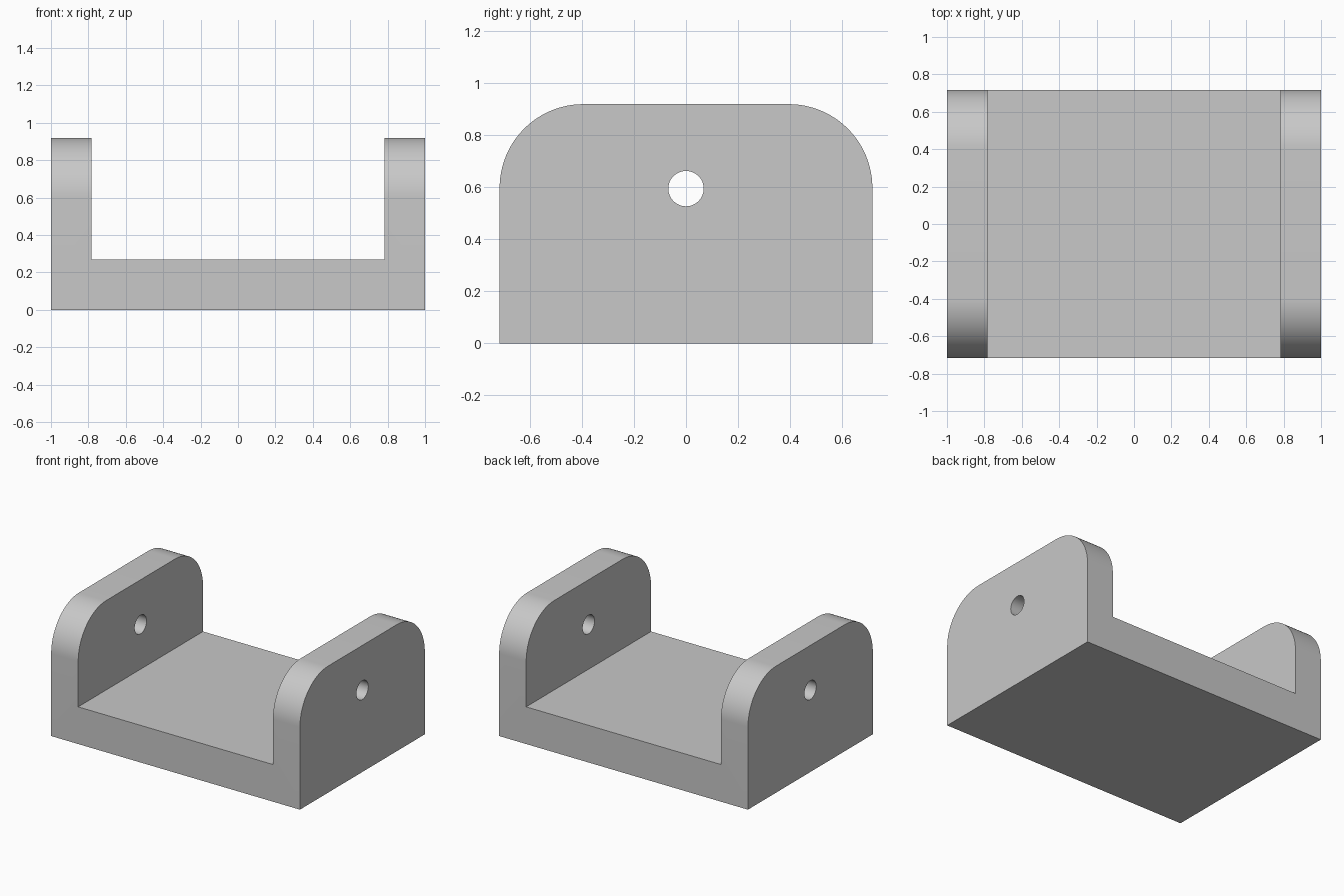
import bpy
import bmesh
from math import radians
from mathutils import Matrix

HALF_X, HALF_Y = 1.0, 0.717
INNER_X = 0.783
FLOOR_Z, TOP_Z = 0.27, 0.92
CORNER_R = 0.322
HOLE_Z, HOLE_R = 0.595, 0.068

default_cube = bpy.data.objects.get("Cube")
if default_cube:
    bpy.data.objects.remove(default_cube, do_unlink=True)


def add_object(name, bm):
    bmesh.ops.recalc_face_normals(bm, faces=bm.faces)
    mesh = bpy.data.meshes.new(name)
    bm.to_mesh(mesh)
    bm.free()
    obj = bpy.data.objects.new(name, mesh)
    bpy.context.collection.objects.link(obj)
    return obj


# Plain grey material
grey = bpy.data.materials.new("plain grey")
grey.use_nodes = True
colour = (0.58, 0.58, 0.58, 1)
grey.diffuse_color = colour
grey.node_tree.nodes["Principled BSDF"].inputs["Base Color"].default_value = colour

# U-shaped bracket: half profile mirrored, then extruded front to back
half = [(HALF_X, 0), (HALF_X, TOP_Z), (INNER_X, TOP_Z), (INNER_X, FLOOR_Z)]
outline = half + [(-x, z) for x, z in reversed(half)]
bm = bmesh.new()
profile = bm.faces.new([bm.verts.new((x, -HALF_Y, z)) for x, z in outline])
extruded = bmesh.ops.extrude_face_region(bm, geom=[profile], use_keep_orig=True)
back = [v for v in extruded["geom"] if isinstance(v, bmesh.types.BMVert)]
bmesh.ops.translate(bm, verts=back, vec=(0, 2 * HALF_Y, 0))

# Round the upper front and back corners of both side walls
corners = [e for e in bm.edges
           if all(v.co.z > TOP_Z - 0.01 for v in e.verts)
           and abs(e.verts[0].co.y - e.verts[1].co.y) < 0.01]
bmesh.ops.bevel(bm, geom=corners, offset=CORNER_R, offset_type='OFFSET',
                segments=24, profile=0.5, affect='EDGES')
bracket = add_object("bracket", bm)
bracket.data.materials.append(grey)

# Pivot hole through both side walls
bm = bmesh.new()
bmesh.ops.create_cone(bm, cap_ends=True, segments=48, radius1=HOLE_R,
                      radius2=HOLE_R, depth=3,
                      matrix=Matrix.Translation((0, 0, HOLE_Z))
                      @ Matrix.Rotation(radians(90), 4, 'Y'))
cutter = add_object("hole_cutter", bm)
cutter.data.materials.append(grey)
cutter.hide_render = True

cut = bracket.modifiers.new("pivot holes", 'BOOLEAN')
cut.operation = 'DIFFERENCE'
cut.solver = 'EXACT'
cut.object = cutter

bpy.ops.object.select_all(action='DESELECT')
bracket.select_set(True)
bpy.context.view_layer.objects.active = bracket
bpy.ops.object.modifier_apply(modifier=cut.name)
bpy.data.objects.remove(cutter, do_unlink=True)

# Smooth curves, crisp edges
bpy.ops.object.shade_smooth_by_angle(angle=radians(30))
